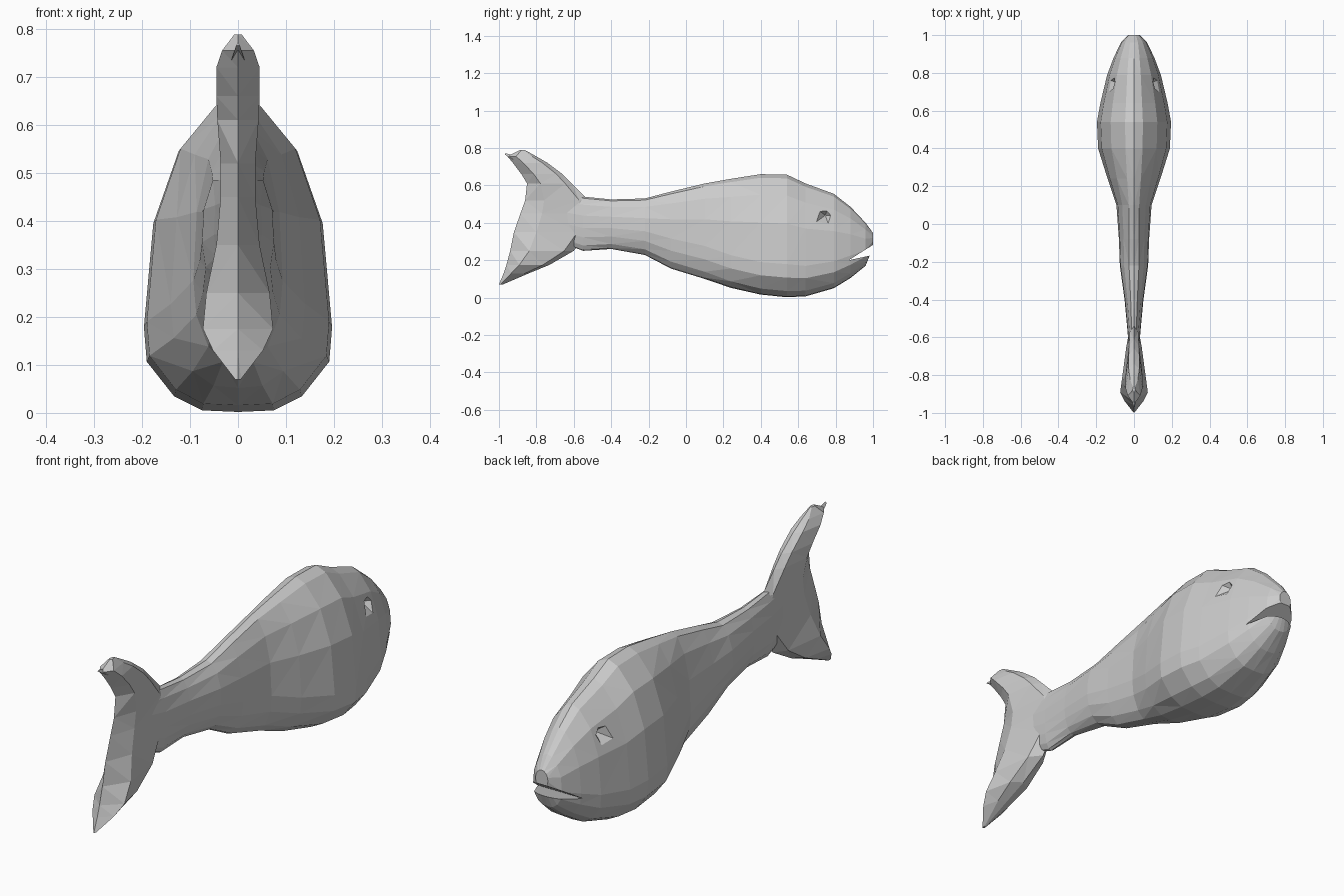
import bpy, bmesh, math
from mathutils import Matrix

if "Cube" in bpy.data.objects:
    bpy.data.objects.remove(bpy.data.objects["Cube"])


def make_object(name, bm):
    bmesh.ops.recalc_face_normals(bm, faces=bm.faces[:])
    me = bpy.data.meshes.new(name)
    bm.to_mesh(me)
    bm.free()
    ob = bpy.data.objects.new(name, me)
    bpy.context.collection.objects.link(ob)
    return ob


def loft(name, rings):
    """Skin closed rings of equal length, capping both ends."""
    bm = bmesh.new()
    loops = [[bm.verts.new(p) for p in ring] for ring in rings]
    n = len(loops[0])
    for a, b in zip(loops, loops[1:]):
        for i in range(n):
            j = (i + 1) % n
            bm.faces.new((a[i], a[j], b[j], b[i]))
    bm.faces.new(loops[0])
    bm.faces.new(loops[-1])
    bmesh.ops.triangulate(bm, faces=bm.faces[:])
    return make_object(name, bm)


def mirrored(half):
    """Complete a half outline that starts and ends on x = 0."""
    return half + [(-p[0], p[1], p[2]) for p in half[-2:0:-1]]


# Half cross-sections (width fraction, height fraction): belly and tail stem
BELLY = [(0, 0), (.38, .005), (.68, .05), (.97, .16), (1, .27),
         (.9, .6), (.63, .83), (.24, .97), (0, 1)]
STEM = [(0, 0), (.3, .02), (.65, .1), (.9, .25), (1, .42),
        (.95, .65), (.7, .85), (.35, .97), (0, 1)]

# Body stations: y, bottom, top, half width, belly blend
STATIONS = [(-.68, .30, .55, .025, 0), (-.55, .25, .54, .036, 0),
            (-.40, .26, .525, .05, 0), (-.22, .228, .53, .075, 0),
            (-.08, .155, .567, .08, .2), (.10, .10, .61, .093, .5),
            (.24, .052, .635, .14, .8), (.40, .016, .66, .19, 1),
            (.54, .002, .657, .196, 1), (.64, .007, .61, .178, 1),
            (.79, .05, .555, .142, .9), (.88, .105, .485, .108, .7),
            (.96, .17, .40, .07, .4), (1.0, .27, .345, .03, 0)]


def body_ring(y, z0, z1, w, t):
    half = []
    for (ax, az), (bx, bz) in zip(STEM, BELLY):
        fx, fz = ax + (bx - ax) * t, az + (bz - az) * t
        half.append((w * fx, y, z0 + (z1 - z0) * fz))
    return mirrored(half)


body = loft("fish_body", [body_ring(*s) for s in STATIONS])

# Tail fin levels: z, rear y, front y, half width
LEVELS = [(.07, -1.0, -.98, .006), (.13, -.975, -.84, .052),
          (.175, -.96, -.73, .073), (.25, -.94, -.60, .066),
          (.35, -.92, -.52, .045), (.45, -.885, -.50, .036),
          (.52, -.86, -.52, .036), (.61, -.85, -.61, .043),
          (.66, -.88, -.66, .045), (.72, -.925, -.74, .045),
          (.755, -.955, -.80, .033), (.788, -.89, -.86, .008)]


def tail_ring(z, yb, yf, w):
    d = yf - yb
    return mirrored([(0, yb, z), (w, yb + .3 * d, z),
                     (.62 * w, yf - .15 * d, z), (0, yf, z)])


tail = loft("tail_fin", [tail_ring(*s) for s in LEVELS])

# Upper tail tip spike
tip = loft("tail_tip", [[(-.025, -.86, .70), (.025, -.86, .70), (0, -.88, .75)],
                        [(-.004, -.97, .765), (.004, -.97, .765), (0, -.965, .772)]])

# Mouth wedge cutter
mouth = loft("mouth_cutter", [[(x, .87, .20), (x, 1.1, .25), (x, 1.1, .345)]
                              for x in (-.3, .3)])

# Eye socket cutters
bm = bmesh.new()
for side in (-1, 1):
    m = Matrix.Translation((side * .13, .745, .44)) @ Matrix.Rotation(side * math.pi / 2, 4, 'Y')
    bmesh.ops.create_cone(bm, cap_ends=True, segments=5, radius1=.004,
                          radius2=.105, depth=.1, matrix=m)
eyes = make_object("eye_cutter", bm)

# Fuse the tail, then carve the mouth and eyes
for other, op in ((tail, 'UNION'), (tip, 'UNION'), (mouth, 'DIFFERENCE'), (eyes, 'DIFFERENCE')):
    mod = body.modifiers.new(other.name, 'BOOLEAN')
    mod.operation = op
    mod.solver = 'EXACT'
    mod.object = other
    other.hide_render = True
    other.hide_viewport = True
bpy.context.view_layer.update()
fused = bpy.data.meshes.new_from_object(
    body.evaluated_get(bpy.context.evaluated_depsgraph_get()))
body.modifiers.clear()
body.data = fused
for other in (tail, tip, mouth, eyes):
    bpy.data.objects.remove(other)
